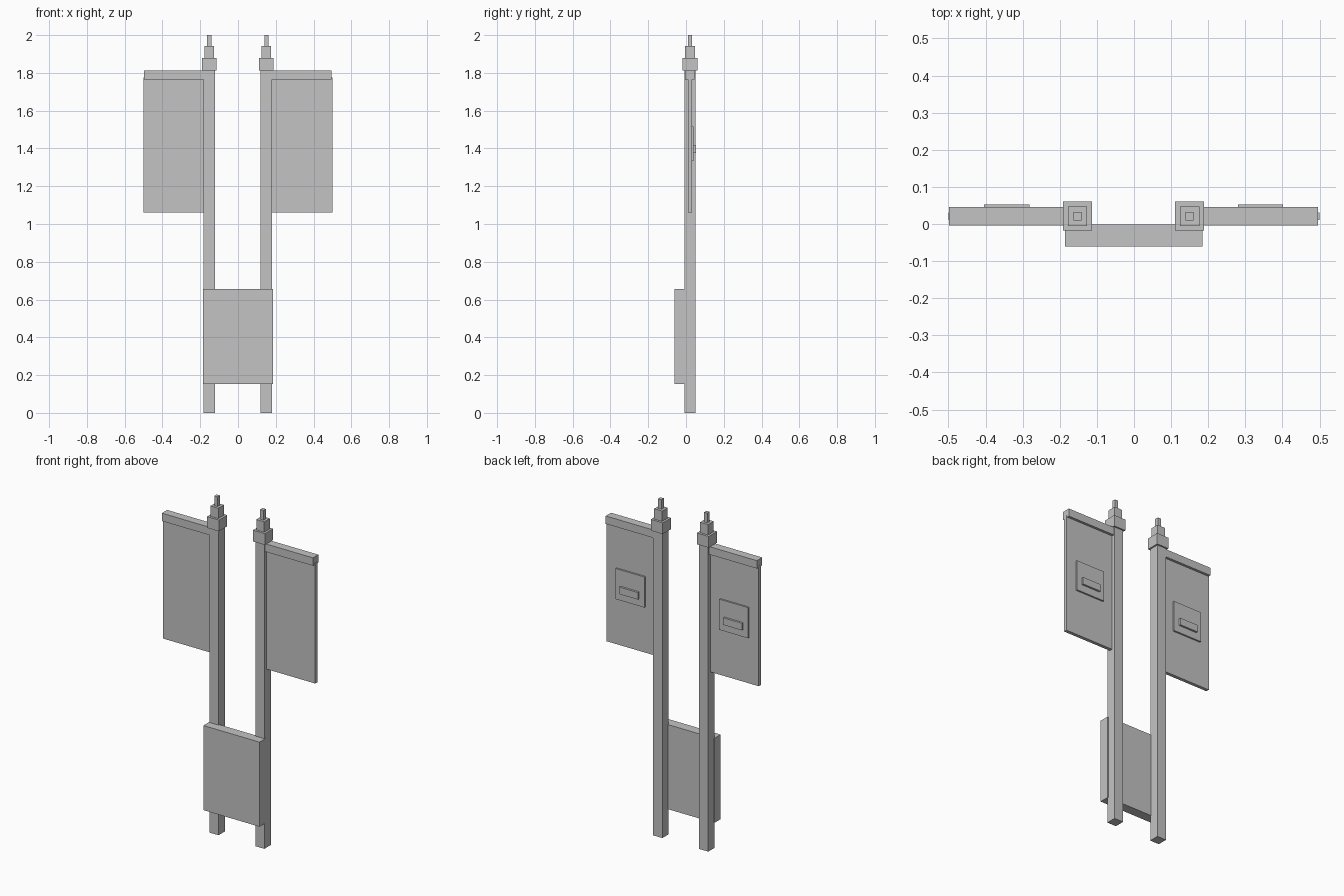
import bpy

default = bpy.data.objects.get("Cube")
if default:
    bpy.data.objects.remove(default, do_unlink=True)

grey = bpy.data.materials.new("light_grey")
grey.use_nodes = True
grey.diffuse_color = (0.55, 0.55, 0.55, 1)
grey.node_tree.nodes["Principled BSDF"].inputs["Base Color"].default_value = grey.diffuse_color


def box(name, xs, ys, zs):
    """Box spanning the given (low, high) range on each axis."""
    spans = [sorted(s) for s in (xs, ys, zs)]
    bpy.ops.mesh.primitive_cube_add(size=1, location=[(a + b) / 2 for a, b in spans])
    ob = bpy.context.object
    ob.name = name
    ob.scale = [b - a for a, b in spans]
    bpy.ops.object.transform_apply(location=False, rotation=False, scale=True)
    ob.data.materials.append(grey)


SHIFT = -0.001   # slight sideways offset of the frame against the banners
POST_X, POST_Y = 0.151, 0.021

# Sign board joining the posts
box("sign_board", (-0.186, 0.184), (-0.06, -0.001), (0.152, 0.655))

for side, s in (("left", 1), ("right", -1)):
    def span(a, b, shift=SHIFT):
        return s * a + shift, s * b + shift

    # Square post with a stepped finial
    for part, half, z0, z1 in (("post", 0.03, 0, 1.82),
                               ("post_cap", 0.039, 1.813, 1.88),
                               ("finial_block", 0.026, 1.88, 1.942),
                               ("finial_tip", 0.011, 1.942, 2)):
        box(f"{side}_{part}", span(POST_X - half, POST_X + half),
            (POST_Y - half, POST_Y + half), (z0, z1))

    # Arm and hanging banner
    box(f"{side}_arm", span(0.17, 0.497), (-0.004, 0.046), (1.766, 1.813))
    box(f"{side}_banner", span(0.17, 0.5, 0), (0.011, 0.031), (1.061, 1.775))

    # Raised plate and bar on the back of the banner
    box(f"{side}_back_plate", span(0.246, 0.436), (0.03, 0.041), (1.333, 1.515))
    box(f"{side}_back_bar", span(0.281, 0.403), (0.04, 0.053), (1.376, 1.418))
